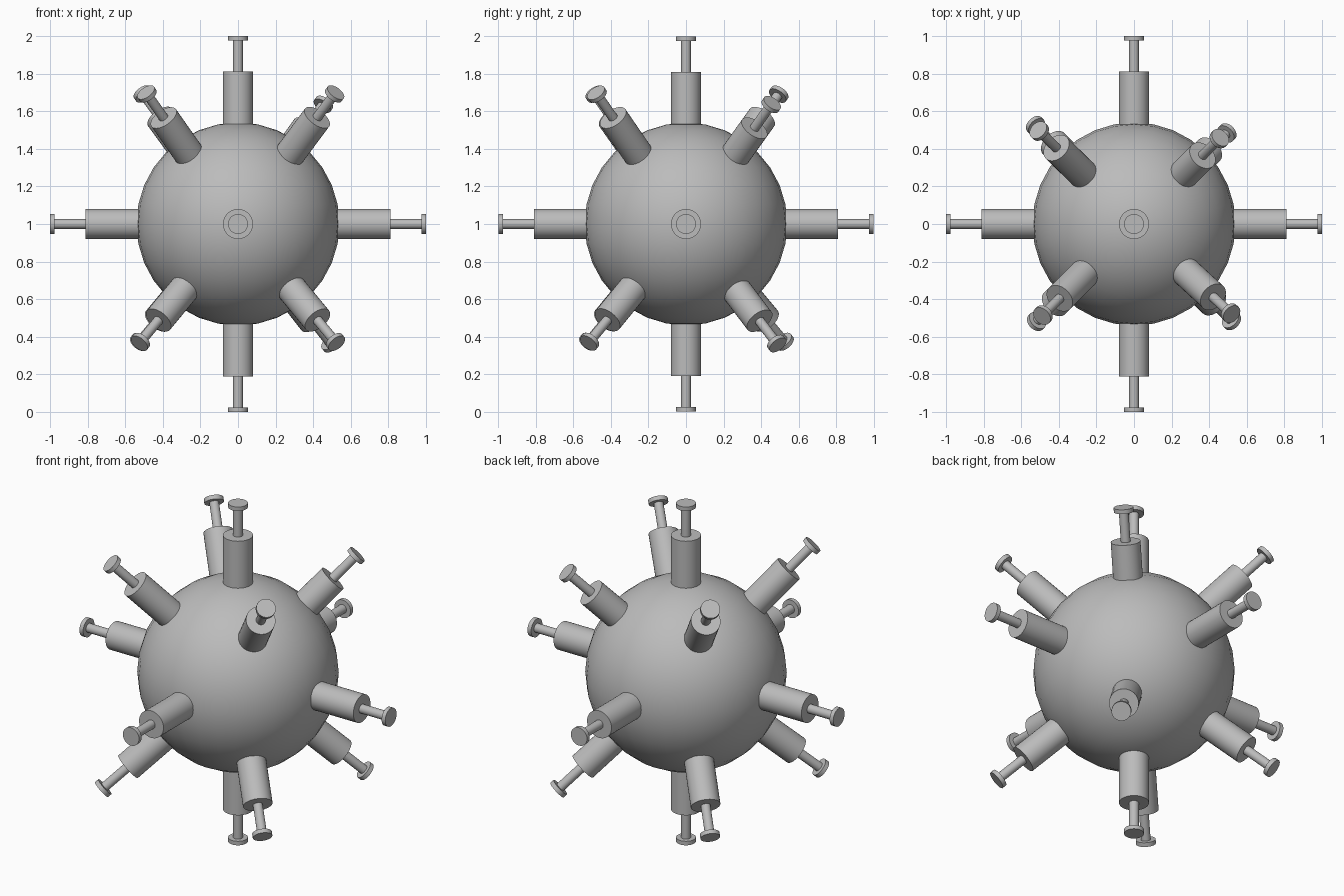
import bpy
from mathutils import Vector, Matrix

if "Cube" in bpy.data.objects:
    bpy.data.objects.remove(bpy.data.objects["Cube"])

grey = bpy.data.materials.new("plain grey")
grey.diffuse_color = (0.5, 0.5, 0.5, 1)
grey.use_nodes = True
grey.node_tree.nodes["Principled BSDF"].inputs["Base Color"].default_value = grey.diffuse_color

CENTRE = Vector((0, 0, 1))


def finish(obj, name):
    obj.name = name
    obj.data.materials.append(grey)
    bpy.ops.object.shade_smooth_by_angle(angle=0.7)


def rod(name, direction, start, end, radius):
    """Cylinder along a radial direction between two distances from the centre."""
    bpy.ops.mesh.primitive_cylinder_add(vertices=32, radius=radius, depth=end - start)
    obj = bpy.context.object
    turn = direction.to_track_quat('Z', 'Y').to_matrix().to_4x4()
    obj.matrix_world = Matrix.Translation(CENTRE + direction * (start + end) / 2) @ turn
    finish(obj, name)


def spike(label, tip):
    """Thick socket, thin stem and flat cap; tip is the outer end of the cap."""
    reach = Vector(tip).length
    d = Vector(tip).normalized()
    rod("socket_" + label, d, 0.45, reach - 0.19, 0.08)
    rod("stem_" + label, d, reach - 0.22, reach - 0.01, 0.026)
    rod("cap_" + label, d, reach - 0.024, reach, 0.053)


# round body
bpy.ops.mesh.primitive_uv_sphere_add(segments=32, ring_count=16, radius=0.54, location=CENTRE)
finish(bpy.context.object, "body")

# six spikes on the axes
for axis, letter in enumerate("xyz"):
    for sign, side in ((-1, "minus"), (1, "plus")):
        tip = [0, 0, 0]
        tip[axis] = sign
        spike(f"{side}_{letter}", tip)

# eight slightly uneven diagonal spikes
diagonals = {
    "upper_front_left": (-0.49, -0.49, 0.70),
    "upper_front_right": (0.52, -0.48, 0.70),
    "upper_back_left": (-0.51, 0.50, 0.70),
    "upper_back_right": (0.46, 0.46, 0.645),
    "lower_front_left": (-0.525, -0.525, -0.635),
    "lower_front_right": (0.525, -0.52, -0.635),
    "lower_back_left": (-0.53, 0.53, -0.635),
    "lower_back_right": (0.50, 0.49, -0.645),
}
for label, tip in diagonals.items():
    spike(label, tip)
